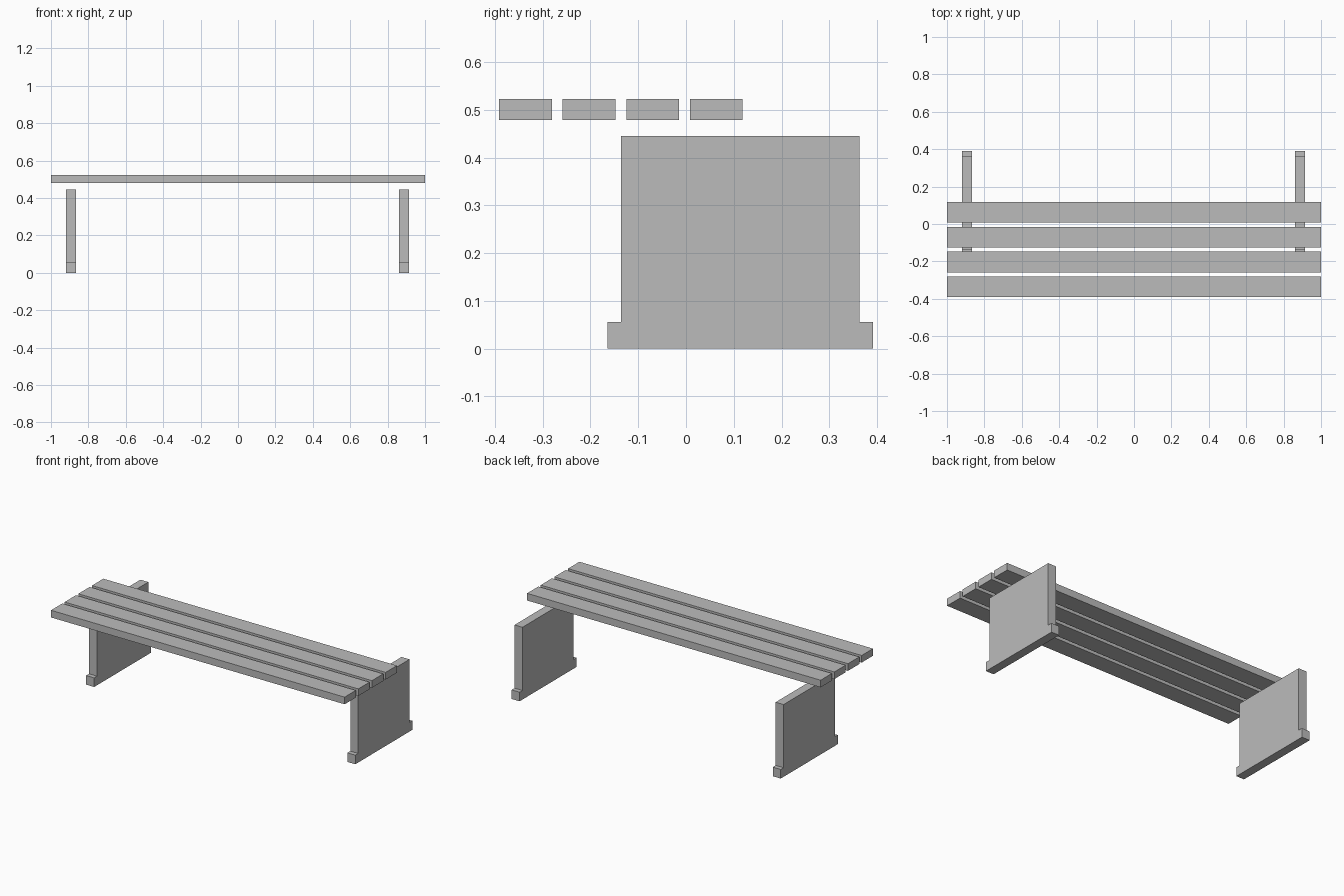
import bpy
import bmesh

if "Cube" in bpy.data.objects:
    bpy.data.objects.remove(bpy.data.objects["Cube"], do_unlink=True)

GREY = (0.5, 0.5, 0.5, 1)
grey = bpy.data.materials.new("plain grey")
grey.use_nodes = True
grey.diffuse_color = GREY
grey.node_tree.nodes["Principled BSDF"].inputs["Base Color"].default_value = GREY


def extrude_profile(name, profile, x0, x1):
    """Extrude a (y, z) outline along x into a solid part."""
    bm = bmesh.new()
    face = bm.faces.new([bm.verts.new((x0, y, z)) for y, z in profile])
    result = bmesh.ops.extrude_face_region(bm, geom=[face])
    moved = [v for v in result["geom"] if isinstance(v, bmesh.types.BMVert)]
    bmesh.ops.translate(bm, verts=moved, vec=(x1 - x0, 0, 0))
    bmesh.ops.recalc_face_normals(bm, faces=bm.faces)
    mesh = bpy.data.meshes.new(name)
    bm.to_mesh(mesh)
    bm.free()
    mesh.materials.append(grey)
    obj = bpy.data.objects.new(name, mesh)
    bpy.context.collection.objects.link(obj)
    return obj


# Seat: four long slats, evenly spaced
SLAT_WIDTH, SLAT_PITCH, SEAT_FRONT = 0.11, 0.133, -0.391
SEAT_BOTTOM, SEAT_TOP = 0.479, 0.523
for i in range(4):
    y0 = SEAT_FRONT + i * SLAT_PITCH
    y1 = y0 + SLAT_WIDTH
    outline = [(y0, SEAT_BOTTOM), (y1, SEAT_BOTTOM), (y1, SEAT_TOP), (y0, SEAT_TOP)]
    extrude_profile(f"seat_slat_{i + 1}", outline, -1, 1)

# Legs: upright panels with a wider foot along the floor
FOOT_FRONT, FOOT_BACK, FOOT_TOP = -0.164, 0.391, 0.056
PANEL_FRONT, PANEL_BACK, PANEL_TOP = -0.136, 0.363, 0.445
leg_outline = [
    (FOOT_FRONT, 0), (FOOT_BACK, 0), (FOOT_BACK, FOOT_TOP), (PANEL_BACK, FOOT_TOP),
    (PANEL_BACK, PANEL_TOP), (PANEL_FRONT, PANEL_TOP),
    (PANEL_FRONT, FOOT_TOP), (FOOT_FRONT, FOOT_TOP),
]
LEG_THICKNESS = 0.054
for side, x in (("right", -0.919), ("left", 0.86)):
    extrude_profile(f"{side}_leg", leg_outline, x, x + LEG_THICKNESS)
